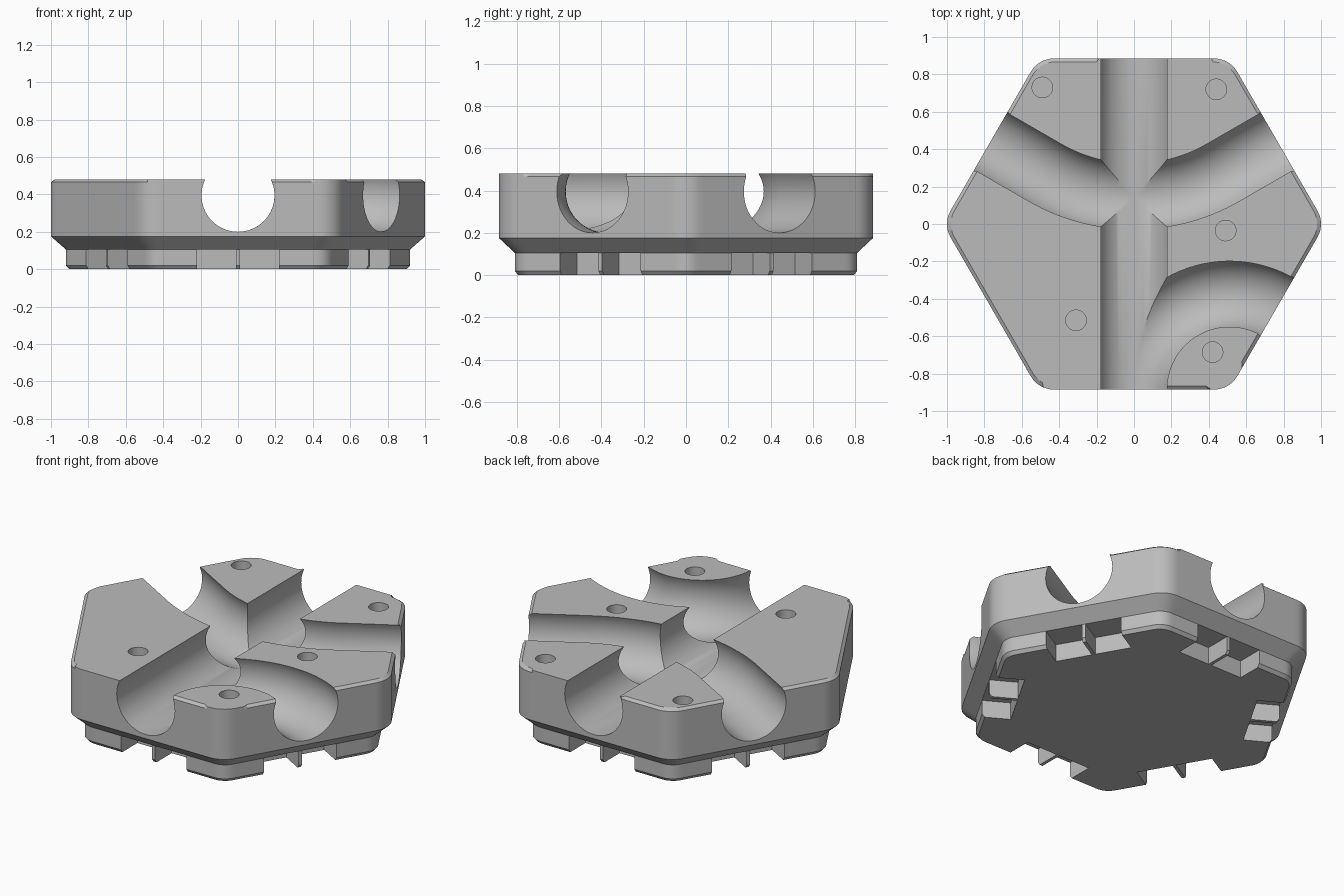
import bpy, bmesh
from math import sin, cos, tan, atan, radians, sqrt, pi
from mathutils import Matrix, Vector

if "Cube" in bpy.data.objects:
    bpy.data.objects.remove(bpy.data.objects["Cube"], do_unlink=True)

GREY = (0.5, 0.5, 0.5, 1)
stone = bpy.data.materials.new("stone_grey")
stone.use_nodes = True
stone.diffuse_color = GREY
stone.node_tree.nodes["Principled BSDF"].inputs["Base Color"].default_value = GREY

TOP, APOTHEM = 0.48, 0.885
GROOVE_R, GROOVE_Z = 0.195, 0.395


def hex_radius(deg, a, r):
    """Radius of a round-cornered hexagon at an angle."""
    phi = (deg + 30) % 60 - 30
    p = radians(abs(phi))
    c = (a - r) / cos(pi / 6)
    if p < atan(r * sin(pi / 6) / (c + r * cos(pi / 6))):
        return c * cos(p) + sqrt(r * r - (c * sin(p)) ** 2)
    return a / cos(pi / 6 - p)


def ring(z, inset, r):
    """Outline at height z; inset may be a number or a rule by angle."""
    pts = []
    for d in range(360):
        i = inset(d) if callable(inset) else inset
        k = hex_radius(d, APOTHEM - i, r)
        pts.append((k * cos(radians(d)), k * sin(radians(d)), z))
    return pts


def loft(name, rings):
    bm = bmesh.new()
    loops = [[bm.verts.new(p) for p in pts] for pts in rings]
    for lo, hi in zip(loops, loops[1:]):
        n = len(lo)
        for i in range(n):
            j = (i + 1) % n
            bm.faces.new((lo[i], lo[j], hi[j], hi[i]))
    bm.faces.new(loops[0][::-1])
    bm.faces.new(loops[-1])
    bmesh.ops.recalc_face_normals(bm, faces=bm.faces[:])
    return add_object(name, bm)


def add_object(name, bm):
    me = bpy.data.meshes.new(name)
    bm.to_mesh(me)
    bm.free()
    me.materials.append(stone)
    ob = bpy.data.objects.new(name, me)
    bpy.context.collection.objects.link(ob)
    return ob


def tube(name, path):
    """Round cutter swept along (x, y) points."""
    rings = []
    for i, p in enumerate(path):
        a, b = path[max(i - 1, 0)], path[min(i + 1, len(path) - 1)]
        side = Vector((a[1] - b[1], b[0] - a[0], 0)).normalized()
        centre = Vector((p[0], p[1], GROOVE_Z))
        rings.append([centre + side * GROOVE_R * cos(t * pi / 36)
                      + Vector((0, 0, GROOVE_R * sin(t * pi / 36))) for t in range(72)])
    return loft(name, rings)


def carve(ob, cutter):
    cutter.hide_render = True
    bpy.context.view_layer.objects.active = ob
    mod = ob.modifiers.new("cut", 'BOOLEAN')
    mod.operation, mod.solver, mod.object = 'DIFFERENCE', 'EXACT', cutter
    bpy.ops.object.modifier_apply(modifier=mod.name)
    bpy.data.objects.remove(cutter, do_unlink=True)


def arc(cx, cy, r, start, end, steps=40):
    angles = [radians(start + (end - start) * i / steps) for i in range(steps + 1)]
    return [(cx + r * cos(t), cy + r * sin(t)) for t in angles]


# Tile body with a chamfered underside and patches of worn top edge
WORN = [(0, 20), (42, 64), (103, 139), (161, 240), (281, 294), (308, 319), (340, 360)]


def worn_edge(d):
    return 0.018 if any(a <= d <= b for a, b in WORN) else 0


body = loft("tile_body", [ring(0.105, 0.075, 0.1), ring(0.175, 0, 0.142),
                          ring(TOP - 0.014, 0, 0.142), ring(TOP, worn_edge, 0.142)])

# Straight channel front to back
carve(body, tube("straight_channel", [(0, -1.2), (0, 1.2)]))

# Bent channel joining the two rear side faces
T = 0.55
bend = arc(0, 2 * T, T * sqrt(3), 210, 330, 60)
bend = [(x, y) for x, y in bend if abs(x) <= T * cos(pi / 6) + 0.001]
end = (1.1 * cos(pi / 6), 0.55)
carve(body, tube("bent_channel", [(-end[0], end[1])] + bend + [end]))

# Tight corner channel joining the front and the front left face
corner = APOTHEM * tan(pi / 6)
carve(body, tube("corner_channel", arc(corner, -APOTHEM, corner, 48, 192)))

# Round sockets in the top
for x, y in [(-0.49, 0.73), (0.44, 0.72), (0.49, -0.035), (-0.31, -0.515), (0.42, -0.685)]:
    bm = bmesh.new()
    bmesh.ops.create_cone(bm, cap_ends=True, segments=40, radius1=0.055, radius2=0.055,
                          depth=0.12, matrix=Matrix.Translation((x, y, TOP)))
    carve(body, add_object("socket", bm))

# Base with two connector notches and a thin rib on every side
base = loft("connector_base", [ring(0, 0.09, 0.1), ring(0.02, 0.075, 0.1),
                               ring(0.105, 0.075, 0.1)])
for k in range(6):
    for s in (-1, 1):
        bm = bmesh.new()
        place = (Matrix.Rotation(k * pi / 3, 4, 'Z')
                 @ Matrix.Translation((s * 0.115, 0.75, 0.05))
                 @ Matrix.Diagonal((0.21, 0.2, 0.3, 1)))
        bmesh.ops.create_cube(bm, size=1, matrix=place)
        carve(base, add_object("notch", bm))

# Smooth curves, crisp edges
for ob in (body, base):
    bpy.ops.object.select_all(action='DESELECT')
    ob.select_set(True)
    bpy.context.view_layer.objects.active = ob
    bpy.ops.object.shade_smooth_by_angle(angle=radians(30))
